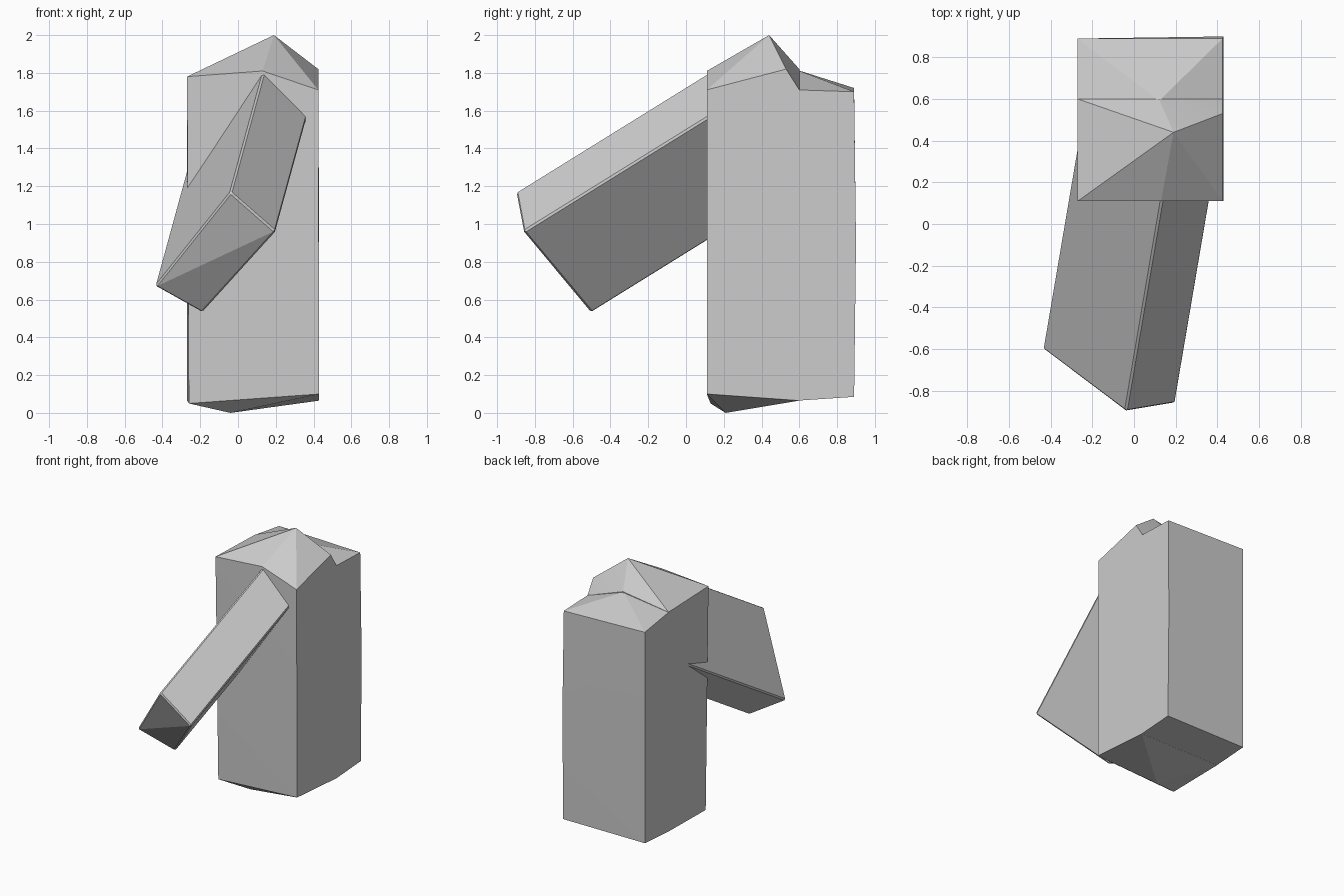
import bpy, bmesh, math
from mathutils import Vector

cube = bpy.data.objects.get("Cube")
if cube:
    bpy.data.objects.remove(cube, do_unlink=True)

# Plain grey used everywhere
grey = bpy.data.materials.new("plain grey")
grey.use_nodes = True
grey.diffuse_color = (0.6, 0.6, 0.6, 1)
grey.node_tree.nodes["Principled BSDF"].inputs["Base Color"].default_value = (0.6, 0.6, 0.6, 1)


def hull(name, points, bevel=0):
    """Faceted block wrapped around its corner points."""
    bm = bmesh.new()
    for p in points:
        bm.verts.new(p)
    bmesh.ops.convex_hull(bm, input=bm.verts)
    bmesh.ops.delete(bm, geom=[v for v in bm.verts if not v.link_faces], context='VERTS')
    bmesh.ops.dissolve_limit(bm, angle_limit=math.radians(1), verts=bm.verts, edges=bm.edges)
    if bevel:
        sharp = [e for e in bm.edges if e.calc_face_angle(0) > 0.8]
        bmesh.ops.bevel(bm, geom=sharp, offset=bevel, segments=1, affect='EDGES')
    bmesh.ops.recalc_face_normals(bm, faces=bm.faces)
    mesh = bpy.data.meshes.new(name)
    bm.to_mesh(mesh)
    bm.free()
    mesh.materials.append(grey)
    obj = bpy.data.objects.new(name, mesh)
    bpy.context.collection.objects.link(obj)
    bpy.ops.object.select_all(action='DESELECT')
    obj.select_set(True)
    bpy.context.view_layer.objects.active = obj
    bpy.ops.object.shade_smooth_by_angle(angle=math.radians(10))
    return obj


LEFT, RIGHT, FRONT, SEAM, BACK = 0.425, -0.27, 0.11, 0.6, 0.89

# Front half of the column: peaked roof, slightly pointed underside
hull("column_front", [
    (RIGHT, FRONT, 1.78), (0.13, FRONT, 1.81), (LEFT, FRONT, 1.71),
    (0.19, 0.44, 2.0), (LEFT, 0.53, 1.82),
    (RIGHT, SEAM, 1.765), (0.12, SEAM, 1.82), (LEFT, SEAM, 1.71),
    (-0.26, 0.13, 0.05), (0.43, FRONT, 0.1), (-0.04, 0.21, 0),
    (RIGHT, SEAM, 0.065), (0.43, SEAM, 0.065),
])

# Back half: low sloping roof
hull("column_back", [
    (RIGHT, SEAM - 0.01, 1.765), (0.12, SEAM - 0.01, 1.815), (LEFT, SEAM - 0.01, 1.71),
    (RIGHT, BACK, 1.72), (LEFT, BACK, 1.70), (LEFT + 0.005, 0.9, 0.9),
    (RIGHT, SEAM - 0.01, 0.065), (0.43, SEAM - 0.01, 0.065),
    (RIGHT, BACK, 0.085), (0.43, BACK, 0.085),
])

# Slanted arm: end face swept along its axis until it is buried in the column
axis = Vector((0.17, 1.0, 0.62))
end_face = [Vector(p) for p in (
    (-0.04, -0.9, 1.17), (0.2, -0.86, 0.96), (-0.19, -0.5, 0.53), (-0.44, -0.6, 0.67))]
buried = [p + axis * (0.42 - p.y) for p in end_face]
hull("slanted_arm", end_face + buried, bevel=0.01)
